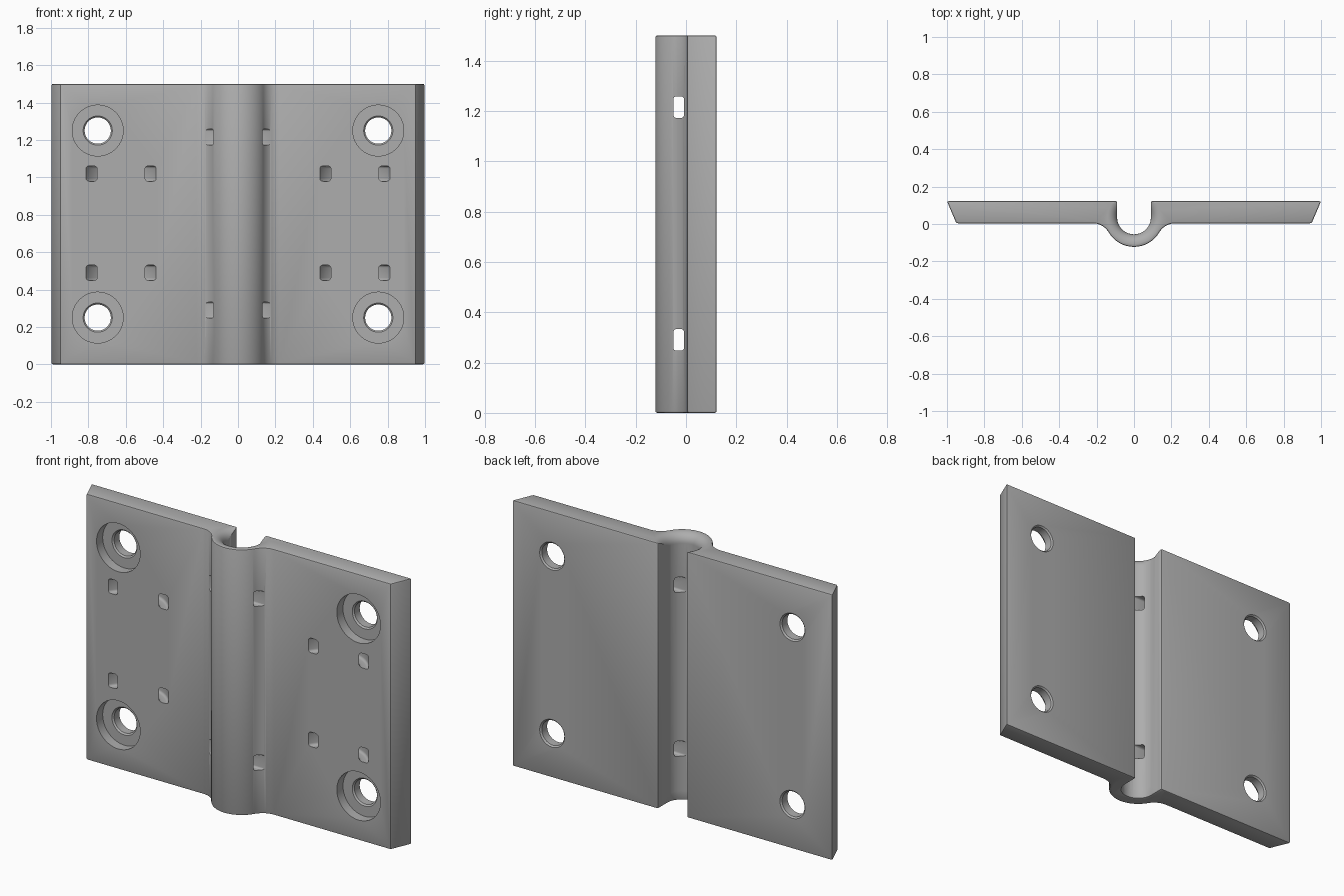
import bpy
import bmesh
from math import sin, cos, pi, radians, sqrt, atan2
from mathutils import Matrix, Vector

if "Cube" in bpy.data.objects:
    bpy.data.objects.remove(bpy.data.objects["Cube"], do_unlink=True)

HEIGHT = 1.5
BACK, FRONT = 0.122, 0.004        # plate faces in y
CY, R_IN, R_OUT = 0.035, 0.09, 0.157   # cable channel
R_FILLET = 0.1

grey = bpy.data.materials.new("matte grey")
grey.use_nodes = True
colour = (0.42, 0.42, 0.42, 1)
grey.diffuse_color = colour
grey.node_tree.nodes["Principled BSDF"].inputs["Base Color"].default_value = colour


def add_object(name, bm):
    bmesh.ops.recalc_face_normals(bm, faces=bm.faces)
    mesh = bpy.data.meshes.new(name)
    bm.to_mesh(mesh)
    bm.free()
    mesh.materials.append(grey)
    obj = bpy.data.objects.new(name, mesh)
    bpy.context.collection.objects.link(obj)
    return obj


def arc(cx, cy, r, start, end, steps):
    angles = [start + (end - start) * i / steps for i in range(steps + 1)]
    return [(cx + r * cos(a), cy + r * sin(a)) for a in angles]


def lathe(name, profile, matrix, closed=False, steps=64):
    """Revolve (radius, height) points around z, then place the solid."""
    bm = bmesh.new()
    verts = [bm.verts.new((r, 0, h)) for r, h in profile]
    pairs = list(zip(verts, verts[1:] + verts[:1]))
    edges = [bm.edges.new(p) for p in (pairs if closed else pairs[:-1])]
    bmesh.ops.spin(bm, geom=verts + edges, cent=(0, 0, 0), axis=(0, 0, 1),
                   angle=2 * pi, steps=steps, use_duplicate=False)
    bmesh.ops.remove_doubles(bm, verts=bm.verts, dist=1e-5)
    bm.transform(matrix)
    return add_object(name, bm)


def rounded_rect(cx, cy, hw, hh, r):
    pts = []
    for i, (sx, sy) in enumerate([(1, 1), (-1, 1), (-1, -1), (1, -1)]):
        pts += arc(cx + sx * (hw - r), cy + sy * (hh - r), r,
                   i * pi / 2, (i + 1) * pi / 2, 4)
    return pts


def extrude(name, points, vector, matrix=Matrix()):
    bm = bmesh.new()
    face = bm.faces.new([bm.verts.new((x, y, 0)) for x, y in points])
    out = bmesh.ops.extrude_face_region(bm, geom=[face], use_keep_orig=True)
    moved = [v for v in out["geom"] if isinstance(v, bmesh.types.BMVert)]
    bmesh.ops.translate(bm, verts=moved, vec=vector)
    bm.transform(matrix)
    return add_object(name, bm)


# Body: half cross-section from the channel floor round to the bulge, mirrored
fy = FRONT - R_FILLET
fx = sqrt((R_OUT + R_FILLET) ** 2 - (CY - fy) ** 2)
tangent = atan2(fy - CY, fx)
half = arc(0, CY, R_IN, -pi / 2, 0, 16)
half += [(R_IN, BACK), (1, BACK), (0.95, FRONT)]
half += arc(fx, fy, R_FILLET, pi / 2, tangent + pi, 12)
half += arc(0, CY, R_OUT, tangent, -pi / 2, 16)[1:]
section = half + [(-x, y) for x, y in reversed(half[1:-1])]
body = extrude("bracket_body", section, (0, 0, HEIGHT))


def apply(mod):
    bpy.context.view_layer.objects.active = body
    bpy.ops.object.modifier_apply(modifier=mod.name)


bevel = body.modifiers.new("edge_bevel", "BEVEL")
bevel.width = 0.008
bevel.segments = 2
bevel.limit_method = "ANGLE"
bevel.angle_limit = radians(35)
apply(bevel)

cutters = []

# Trumpet flares at both ends of the channel
mouth = 0.142
flare = [(0, -0.08), (0.086, -0.08), (0.086, -0.06)]
flare += [(mouth + x, z - 0.052) for x, z in arc(0, 0, 0.052, pi, pi / 2, 10)]
flare += [(mouth, 0.05), (0, 0.05)]
for z, flip in ((HEIGHT, 1), (0, -1)):
    place = Matrix.Translation((0, CY, z)) @ Matrix.Scale(flip, 4, (0, 0, 1))
    cutters.append(lathe("flare_cutter", flare, place))

# Counterbored screw holes, slightly chamfered
bore, hole, lip = 0.136, 0.07, 0.078
floor, depth = 0.055, BACK - FRONT
screw = [(0, -0.05), (bore, -0.05), (bore, floor), (lip, floor),
         (hole, floor + 0.008), (hole, depth - 0.008),
         (lip + 0.002, depth + 0.002), (lip, depth + 0.05), (0, depth + 0.05)]
to_back = Matrix.Rotation(-pi / 2, 4, "X")
for x in (-0.75, 0.75):
    for z in (0.25, 1.25):
        place = Matrix.Translation((x, FRONT, z)) @ to_back
        cutters.append(lathe("screw_cutter", screw, place))

# Curved tie tunnels that enter and leave through the front face
band = rounded_rect(0.194, 0, 0.024, 0.041, 0.014)
for x in (-0.625, 0.625):
    for z in (0.49, 1.02):
        place = Matrix.Translation((x, -0.107, z))
        cutters.append(lathe("tie_cutter", band, place, closed=True))

# Straight tie slots through the channel walls
slot = rounded_rect(0, -0.029, 0.043, 0.021, 0.012)
for z in (0.29, 1.215):
    place = Matrix.Translation((-0.22, 0, z)) @ Matrix.Rotation(pi / 2, 4, "Y")
    cutters.append(extrude("slot_cutter", slot, Vector((0, 0, 0.44)), place))

for cutter in cutters:
    cutter.hide_render = True
    cut = body.modifiers.new("cut", "BOOLEAN")
    cut.operation = "DIFFERENCE"
    cut.solver = "EXACT"
    cut.object = cutter
    apply(cut)
    bpy.data.objects.remove(cutter, do_unlink=True)

# Smooth curves, crisp edges
for other in bpy.context.selected_objects:
    other.select_set(False)
body.select_set(True)
bpy.context.view_layer.objects.active = body
bpy.ops.object.shade_smooth_by_angle(angle=radians(30))
